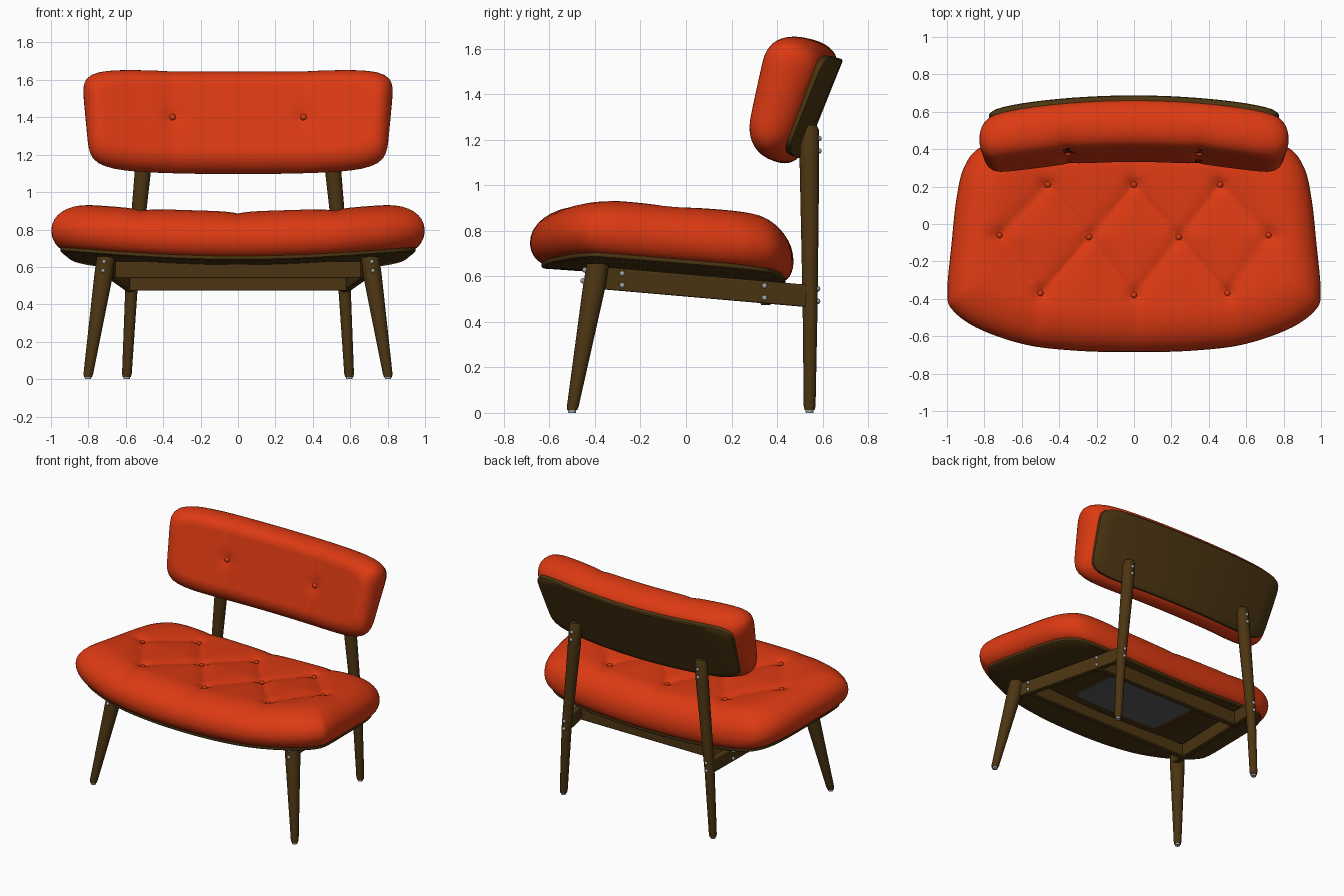
import bpy, bmesh, math
from mathutils import Vector

if "Cube" in bpy.data.objects:
    bpy.data.objects.remove(bpy.data.objects["Cube"])

def material(name, rgb):
    m = bpy.data.materials.new(name)
    m.diffuse_color = (*rgb, 1)
    m.use_nodes = True
    m.node_tree.nodes["Principled BSDF"].inputs["Base Color"].default_value = m.diffuse_color
    return m

RED = material("orange red fabric", (0.72, 0.042, 0.006))
WOOD = material("dark walnut", (0.072, 0.036, 0.006))
PLATE = material("grey cloth", (0.11, 0.11, 0.11))
METAL = material("light metal", (0.35, 0.35, 0.36))

def finish(name, bm, mat, angle=40):
    bmesh.ops.recalc_face_normals(bm, faces=bm.faces[:])
    me = bpy.data.meshes.new(name)
    bm.to_mesh(me)
    bm.free()
    ob = bpy.data.objects.new(name, me)
    bpy.context.collection.objects.link(ob)
    me.materials.append(mat)
    bpy.ops.object.select_all(action='DESELECT')
    ob.select_set(True)
    bpy.context.view_layer.objects.active = ob
    bpy.ops.object.shade_smooth_by_angle(angle=math.radians(angle))
    return ob

def skin(bm, rings):
    # Bridge rings of points; cap both ends
    loops = [[bm.verts.new(p) for p in r] for r in rings]
    n = len(loops[0])
    for a, b in zip(loops, loops[1:]):
        for i in range(n):
            j = (i + 1) % n
            bm.faces.new((a[i], a[j], b[j], b[i]))
    bm.faces.new(loops[0])
    bm.faces.new(loops[-1])

def superellipse(a, b, n, count=176):
    pts = []
    for i in range(count):
        t = 2 * math.pi * (i + 0.5) / count
        c, s = math.cos(t), math.sin(t)
        r = (abs(c / a) ** n + abs(s / b) ** n) ** (-1 / n)
        pts.append((r * c, r * s))
    return pts

def smooth_loop(half, steps=12):
    # Mirrored closed Catmull-Rom loop from points on the right half
    pts = half + [(-x, y) for x, y in reversed(half) if x > 0]
    pts = [Vector(p) for p in pts]
    n, out = len(pts), []
    for i in range(n):
        a, b, c, d = (pts[(i + k) % n] for k in (-1, 0, 1, 2))
        for k in range(steps):
            t = k / steps
            out.append(0.5 * (2 * b + (c - a) * t + (2 * a - 5 * b + 4 * c - d) * t * t
                              + (3 * b - a - 3 * c + d) * t ** 3))
    return [(p.x, p.y) for p in out]

def edge(top_in, top, bot_in, bot, n=9):
    # Rounded pad edge as (inset, height), top to bottom
    up = [(top_in * (1 - math.cos(f)), top * math.sin(f))
          for f in (math.pi / 2 * (1 - i / n) for i in range(n))]
    return up + [(bot_in * (1 - math.cos(f)), bot * math.sin(f))
                 for f in (math.pi / 2 * i / n for i in range(n + 1))]

def pad(name, outline, profile, deform, mat, inner=32):
    hx = max(p[0] for p in outline)
    hy = max(abs(p[1]) for p in outline)
    scale = lambda inset, f, t: ((1 - inset / hx) * f, (1 - inset / hy) * f, t)
    (i0, t0), (i1, t1) = profile[0], profile[-1]
    levels = [scale(i0, max(k, 0.1) / inner, t0) for k in range(inner)]
    levels += [scale(i, 1, t) for i, t in profile]
    levels += [scale(i1, max(k, 0.1) / 8, t1) for k in range(7, -1, -1)]
    bm = bmesh.new()
    skin(bm, [[deform(x * sx, y * sy, t) for x, y in outline] for sx, sy, t in levels])
    return finish(name, bm, mat)

def post(name, rings, side, mat, n=24):
    bm = bmesh.new()
    skin(bm, [[(side * x + r * math.cos(2 * math.pi * i / n), y + r * math.sin(2 * math.pi * i / n), z)
               for i in range(n)] for x, y, z, r in rings])
    return finish(name, bm, mat)

def beam(name, p, q, width, height):
    p, q = Vector(p), Vector(q)
    d = (q - p).normalized()
    w = d.cross(Vector((0, 0, 1))).normalized() * width / 2
    h = Vector((0, 0, height / 2))
    bm = bmesh.new()
    skin(bm, [[e + w + h, e - w + h, e - w - h, e + w - h] for e in (p, q)])
    ob = finish(name, bm, WOOD, 30)
    bev = ob.modifiers.new("soft edges", 'BEVEL')
    bev.width, bev.segments = 0.006, 2

def balls(name, points, radius, mat):
    bm = bmesh.new()
    for p in points:
        ret = bmesh.ops.create_uvsphere(bm, u_segments=14, v_segments=8, radius=radius)
        bmesh.ops.translate(bm, verts=ret['verts'], vec=Vector(p))
    finish(name, bm, mat, 60)

# Seat tufting layout
tufts = [Vector(p) for p in ((-.46, .21), (0, .21), (.46, .21), (-.72, -.06), (-.24, -.07),
                             (.24, -.07), (.72, -.06), (-.5, -.37), (0, -.38), (.5, -.37))]
creases = [(a, b, 0.022) for i, a in enumerate(tufts) for b in tufts[i + 1:] if (a - b).length < 0.42]
for t in tufts:
    if abs(t.y) > 0.1:
        creases.append((t, Vector((t.x * 1.1, 0.5 if t.y > 0 else -0.7)), 0.014))

def crease_depth(x, y):
    p, depth = Vector((x, y)), 0
    for a, b, amount in creases:
        ab = b - a
        k = min(1, max(0, (p - a).dot(ab) / ab.length_squared))
        depth = max(depth, amount * math.exp(-(p - a - ab * k).length / 0.06))
    near = min((p - t).length for t in tufts)
    return depth + 0.016 * math.exp(-(near / 0.04) ** 2)

def seat_shape(x, y, t):
    dip = crease_depth(x, y) * (t / 0.165) ** 2 if t > 0.05 else 0
    return (x, y, 0.70 + t - dip - 0.07 * y + 0.07 * x * x)

# Seat cushion, shell, underside cloth and buttons
seat_outline = smooth_loop([(0, -.685), (.3, -.678), (.58, -.645), (.83, -.56), (.97, -.46), (.998, -.36),
                            (.975, -.1), (.95, .13), (.91, .30), (.82, .41), (.62, .455), (.3, .47), (0, .472)])
pad("seat_cushion", seat_outline, edge(.24, .168, .07, -.09), seat_shape, RED)
pad("seat_shell", seat_outline, [(.05, -.08), (.05, -.103), (.06, -.11)], seat_shape, WOOD, 8)
pad("underside_cloth", superellipse(.35, .2, 30), [(0, -.109), (0, -.114)], seat_shape, PLATE, 8)
balls("seat_buttons", [seat_shape(t.x, t.y, .172) for t in tufts], .017, RED)

# Backrest cushion, board and buttons
TILT = math.radians(17)

def back_shape(x, h, t):
    if t > 0.04:
        t -= 0.012 * math.exp(-abs(abs(x) - .35) / .05) + \
             0.012 * math.exp(-(math.hypot(abs(x) - .35, h) / .05) ** 2)
    bend = 0.12 * x * x
    rise = 0.035 * x * x
    t *= 1 + 0.7 * h
    return (x * (1 + 0.11 * h), .487 + h * math.sin(TILT) - t * math.cos(TILT) - bend,
            1.368 + h * math.cos(TILT) + t * math.sin(TILT) + rise)

pad("back_cushion", superellipse(.815, .28, 7), edge(.10, .12, .07, -.10), back_shape, RED)
pad("back_board", superellipse(.765, .235, 8), [(0, -.08), (0, -.115), (.008, -.121)], back_shape, WOOD, 8)
balls("back_buttons", [back_shape(s * .35, .0, .122) for s in (-1, 1)], .018, RED)

# Legs, side rails and feet
for s, label in ((-1, "left"), (1, "right")):
    post("rear_post_" + label, [(.595, .543, .012, .022), (.594, .543, .03, .026), (.57, .545, .48, .033),
                                (.51, .542, 1.1, .043), (.50, .542, 1.245, .041), (.498, .542, 1.265, .03)], s, WOOD)
    post("front_leg_" + label, [(.802, -.5, .012, .022), (.80, -.497, .03, .026),
                                (.718, -.402, .56, .05), (.706, -.387, .655, .049)], s, WOOD)
    post("rear_foot_" + label, [(.595, .543, 0, .017), (.595, .543, .014, .018)], s, METAL)
    post("front_foot_" + label, [(.802, -.5, 0, .017), (.802, -.5, .014, .018)], s, METAL)
    beam("side_rail_" + label, (s * .685, -.38, .593), (s * .572, .54, .513), .042, .098)
    balls("screws_" + label, [(s * x, y, z) for x, y, z in (
        (.722, -.452, .58), (.716, -.444, .628), (.697, -.28, .56), (.697, -.28, .612),
        (.618, .345, .505), (.618, .345, .558), (.568, .578, .49), (.565, .578, .545),
        (.506, .584, 1.15), (.502, .584, 1.205))], .012, METAL)

# Cross rails
beam("front_cross_rail", (-.66, -.29, .585), (.66, -.29, .585), .045, .09)
beam("rear_cross_rail", (-.59, .35, .523), (.59, .35, .523), .045, .1)
